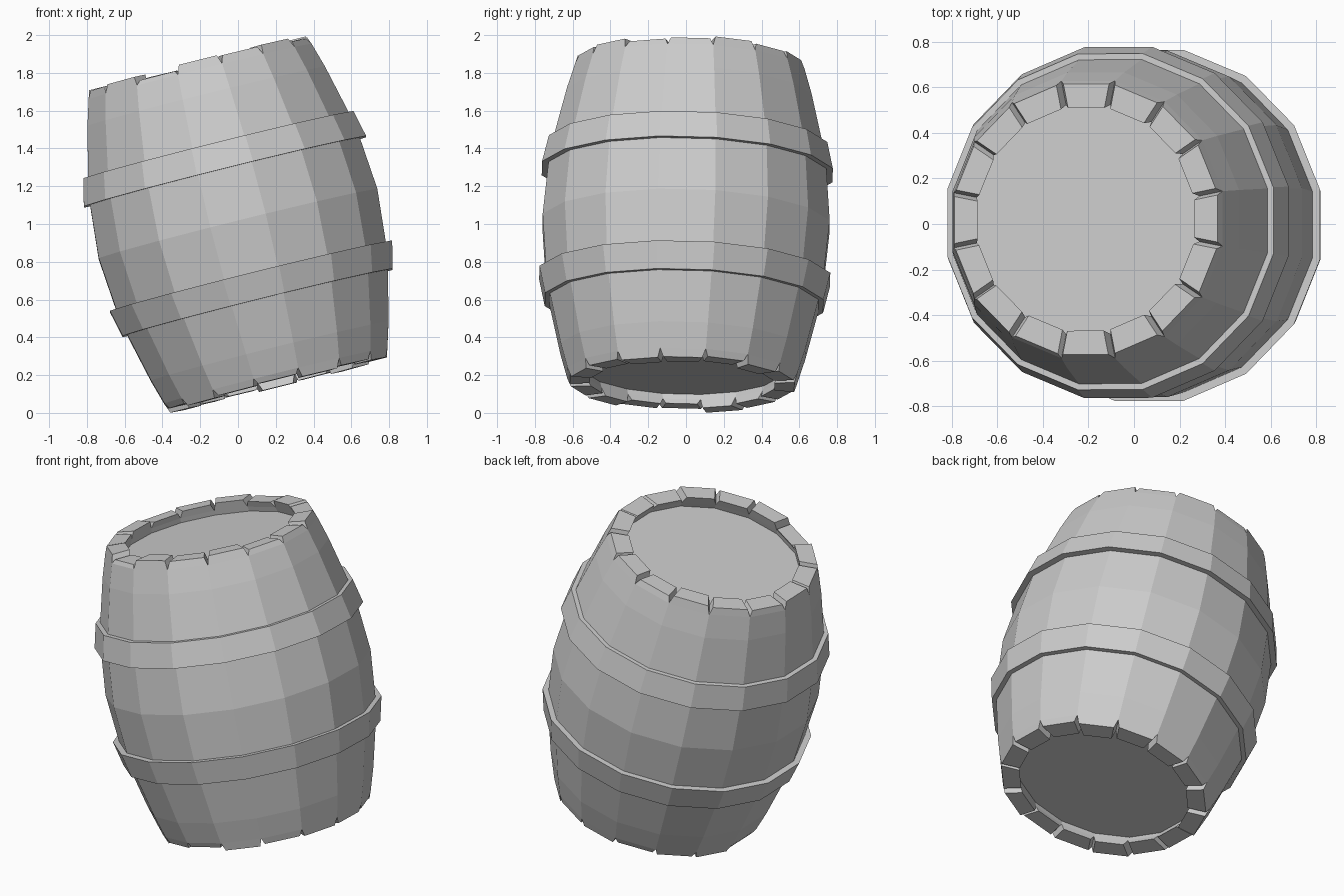
import bpy, bmesh, math
from mathutils import Matrix

if "Cube" in bpy.data.objects:
    bpy.data.objects.remove(bpy.data.objects["Cube"])

SIDES = 16
STEP = 2 * math.pi / SIDES
TAN = math.tan(STEP / 2)
HALF = 0.88        # half length of the barrel
NOTCH = 0.05       # depth of the V gap between stave ends
GAP = 0.015        # half width of the gap
THICK = 0.105      # stave thickness

# The whole barrel leans to one side
LEAN = (Matrix.Translation((0, 0, 1))
        @ Matrix.Rotation(math.radians(-1.4), 4, 'X')
        @ Matrix.Rotation(math.radians(-14), 4, 'Y'))

grey = bpy.data.materials.new("light_grey")
grey.use_nodes = True
grey.diffuse_color = (0.6, 0.6, 0.6, 1)
grey.node_tree.nodes["Principled BSDF"].inputs["Base Color"].default_value = (0.6, 0.6, 0.6, 1)


def finish(name, bm):
    bmesh.ops.recalc_face_normals(bm, faces=bm.faces)
    mesh = bpy.data.meshes.new(name)
    bm.to_mesh(mesh)
    bm.free()
    mesh.materials.append(grey)
    obj = bpy.data.objects.new(name, mesh)
    obj.matrix_world = LEAN
    bpy.context.collection.objects.link(obj)
    return obj


def stave(name, angle, top_cut, bottom_cut):
    """One bulging plank with chamfered ends; hidden middle sides stay open."""
    top, bottom = HALF - top_cut, HALF - bottom_cut
    levels = [(-bottom, 0.594, GAP), (NOTCH - HALF, 0.608, 0), (-0.695, 0.648, 0),
              (-0.35, 0.73, 0), (0, 0.76, 0), (0.35, 0.73, 0),
              (0.695, 0.648, 0), (HALF - NOTCH, 0.608, 0), (top, 0.594, GAP)]
    bm = bmesh.new()
    turn = Matrix.Rotation(angle, 3, 'Z')
    rows = []
    for z, r, gap in levels:
        inner = r - THICK
        wo, wi = r * TAN - gap, inner * TAN - gap
        corners = [(r, -wo), (r, wo), (inner, wi), (inner, -wi)]
        rows.append([bm.verts.new(turn @ Matrix.Translation((x, y, z)).translation)
                     for x, y in corners])
    last = len(rows) - 2
    for i, (a, b) in enumerate(zip(rows, rows[1:])):
        end = i in (0, last)
        near_end = end or i in (1, last - 1)
        for k in range(4):
            # outside everywhere, inside near the ends, sides only at the notches
            if k == 0 or (k == 2 and near_end) or (k in (1, 3) and end):
                n = (k + 1) % 4
                bm.faces.new((a[k], a[n], b[n], b[k]))
    bm.faces.new(rows[0][::-1])
    bm.faces.new(rows[-1])
    return finish(name, bm)


def ring(bm, apothem, z):
    r = apothem / math.cos(STEP / 2)
    return [bm.verts.new((r * math.cos((k + 0.5) * STEP), r * math.sin((k + 0.5) * STEP), z))
            for k in range(SIDES)]


def head(name, z):
    """Flat lid set in between the stave ends."""
    bm = bmesh.new()
    loop = ring(bm, 0.53, z)
    face = bm.faces.new(loop if z > 0 else loop[::-1])
    mesh_normal_up = z > 0
    obj = finish(name, bm)
    obj.data.update()
    if (obj.data.polygons[0].normal.z > 0) != mesh_normal_up:
        obj.data.flip_normals()
    return obj


def hoop(name, side):
    """Tapered band, wider towards the belly."""
    bm = bmesh.new()
    section = [(0.77, 0.285), (0.737, 0.43), (0.69, 0.43), (0.725, 0.285)]
    loops = [ring(bm, r, z * side) for r, z in section]
    for a, b in zip(loops, loops[1:] + loops[:1]):
        for k in range(SIDES):
            n = (k + 1) % SIDES
            bm.faces.new((a[k], a[n], b[n], b[k]))
    return finish(name, bm)


# Staves, each end cut a little unevenly
top_cuts = [12, 0, 10, 4, 14, 2, 8, 16, 4, 10, 3, 28, 0, 6, 0, 18]
bottom_cuts = [6, 14, 0, 10, 4, 16, 8, 0, 22, 18, 4, 12, 20, 0, 10, 3]
for k in range(SIDES):
    stave(f"stave_{k + 1}", k * STEP, top_cuts[k] / 1000, bottom_cuts[k] / 1000)

# Lids and hoops
head("top_head", 0.80)
head("bottom_head", -0.80)
hoop("upper_hoop", 1)
hoop("lower_hoop", -1)
